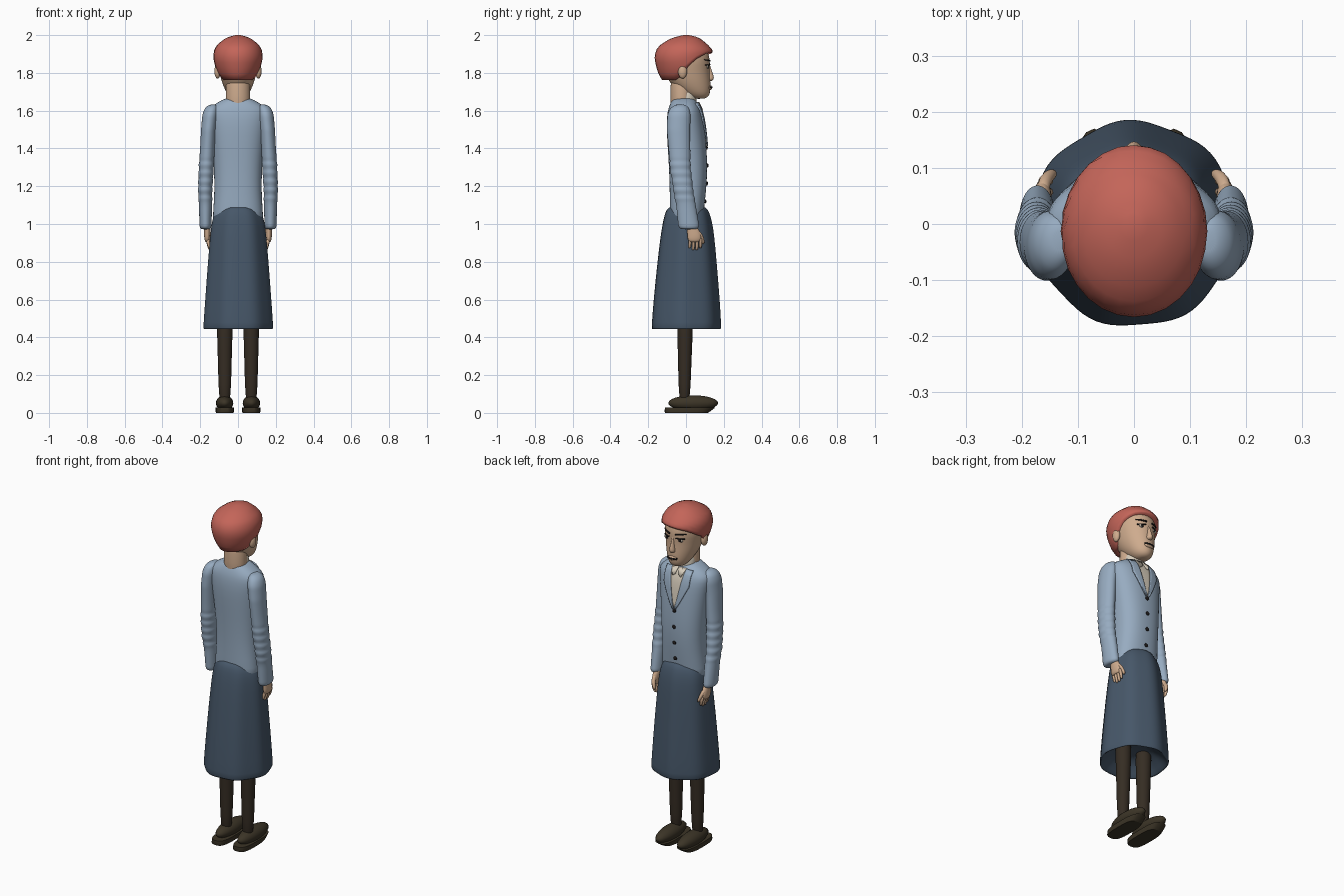
import bpy, bmesh
from math import sin, cos, pi, copysign
from mathutils import Vector
from mathutils.bvhtree import BVHTree

if "Cube" in bpy.data.objects:
    bpy.data.objects.remove(bpy.data.objects["Cube"])


def material(name, r, g, b):
    m = bpy.data.materials.new(name)
    m.use_nodes = True
    m.diffuse_color = (r, g, b, 1)
    bsdf = m.node_tree.nodes["Principled BSDF"]
    bsdf.inputs["Base Color"].default_value = (r, g, b, 1)
    bsdf.inputs["Roughness"].default_value = 0.8
    return m


HAIR = material("red hair", .55, .13, .10)
SKIN = material("skin", .62, .41, .27)
JACKET = material("pale blue wool", .31, .41, .53)
SKIRT = material("slate cloth", .062, .095, .14)
SHIRT = material("cream shirt", .68, .61, .50)
STOCKING = material("dark stocking", .036, .026, .017)
SHOE = material("brown leather", .045, .035, .02)
BLACK = material("black", .012, .01, .01)


def finish(name, bm, mat, subsurf=0):
    bmesh.ops.recalc_face_normals(bm, faces=bm.faces)
    for f in bm.faces:
        f.smooth = True
    mesh = bpy.data.meshes.new(name)
    bm.to_mesh(mesh)
    bm.free()
    mesh.materials.append(mat)
    ob = bpy.data.objects.new(name, mesh)
    bpy.context.collection.objects.link(ob)
    if subsurf:
        mod = ob.modifiers.new("smooth", "SUBSURF")
        mod.levels = mod.render_levels = subsurf
    return ob


def skin_rings(bm, rings):
    rows = [[bm.verts.new(p) for p in ring] for ring in rings]
    n = len(rows[0])
    for a, b in zip(rows, rows[1:]):
        for i in range(n):
            bm.faces.new((a[i], a[(i + 1) % n], b[(i + 1) % n], b[i]))
    # close both ends with fans
    for row in (rows[0], rows[-1]):
        mid = bm.verts.new(sum((v.co for v in row), Vector()) / n)
        for i in range(n):
            bm.faces.new((row[i], row[(i + 1) % n], mid))


def oval(z, rx, back, front, x=0, n=24, power=1, wave=0):
    pts = []
    for i in range(n):
        t = 2 * pi * i / n
        c, s = (copysign(abs(v) ** power, v) for v in (cos(t), sin(t)))
        k = 1 + wave * cos(7 * t + 1)
        pts.append((x + k * rx * c, (front + back) / 2 + k * s * (front - back) / 2, z))
    return pts


def loft(name, mat, rings, subsurf=1, **kw):
    """Rings are (z, half width, back y, front y, optional x)."""
    bm = bmesh.new()
    skin_rings(bm, [oval(*r, **kw) for r in rings])
    return finish(name, bm, mat, subsurf)


def ball(name, mat, loc, size):
    bm = bmesh.new()
    bmesh.ops.create_uvsphere(bm, u_segments=20, v_segments=12, radius=1)
    for v in bm.verts:
        v.co = Vector(loc) + v.co * Vector(size)
    return finish(name, bm, mat)


def surface_of(ob):
    bpy.context.view_layer.update()
    tree = BVHTree.FromObject(ob, bpy.context.evaluated_depsgraph_get())
    return lambda x, z: tree.ray_cast(Vector((x, 1, z)), Vector((0, -1, 0)))[0].y


def patch(name, mat, surface, rows, lift=.004, cols=5):
    """Thin plate lying on a surface; rows are (z left, x left, z right, x right)."""
    bm = bmesh.new()
    grid = []
    for z0, x0, z1, x1 in rows:
        line = []
        for c in range(cols + 1):
            t = c / cols
            x, z = x0 + (x1 - x0) * t, z0 + (z1 - z0) * t
            line.append(bm.verts.new((x, surface(x, z) + lift, z)))
        grid.append(line)
    for a, b in zip(grid, grid[1:]):
        for i in range(cols):
            bm.faces.new((a[i], a[i + 1], b[i + 1], b[i]))
    ob = finish(name, bm, mat)
    mod = ob.modifiers.new("thickness", "SOLIDIFY")
    mod.thickness, mod.offset = .008, 0
    return ob


def lerp(table, v):
    for a, b in zip(table, table[1:]):
        if v <= b[0]:
            t = (v - a[0]) / (b[0] - a[0])
            return [p + (q - p) * t for p, q in zip(a, b)]
    return table[-1]


# Skirt with a gently fluted hem
loft("skirt", SKIRT, [
    (.52, .10, -.10, .10), (.455, .165, -.165, .165), (.437, .183, -.183, .183),
    (.455, .185, -.185, .185), (.62, .173, -.172, .175), (.80, .16, -.153, .16),
    (.95, .147, -.135, .147), (1.02, .138, -.122, .135), (1.065, .122, -.11, .12),
    (1.09, .095, -.095, .105), (1.095, .05, -.06, .07)], n=42, wave=.022)

# Jacket body
torso = loft("jacket_body", JACKET, [
    (.99, .138, -.085, .09), (1.06, .132, -.086, .093), (1.18, .124, -.086, .108),
    (1.30, .128, -.09, .114), (1.42, .138, -.098, .108), (1.52, .15, -.104, .098),
    (1.58, .16, -.10, .088), (1.615, .155, -.093, .075), (1.645, .105, -.08, .058),
    (1.668, .066, -.068, .045)], n=32, power=.85)
chest = surface_of(torso)

# Shirt front, lapels and buttons
v_rows = [(1.42 + .225 * i / 8, .004 + .044 * (i / 8) ** .8) for i in range(9)]
patch("shirt_front", SHIRT, chest, [(z, -w, z, w) for z, w in v_rows], lift=.001)
for side, word in ((1, "left"), (-1, "right")):
    flap = []
    for i, (z, w) in enumerate(v_rows):
        width = .005 + .042 * min(i / 5, 1) - .012 * max(0, i - 5) / 3
        flap.append((z, side * (w - .002), z - .006, side * (w + width)))
    patch(word + "_lapel", JACKET, chest, flap, lift=.006)
    patch(word + "_shirt_collar", SHIRT, chest,
          [(1.61, side * .012, 1.60, side * .026), (1.645, side * .002, 1.64, side * .045)], lift=.008)
for i in range(4):
    z = 1.12 + i * .095
    ball(f"button_{i + 1}", BLACK, (0, chest(0, z) + .002, z), (.011, .006, .011))

# Neck and shirt collar
loft("neck", SKIN, [(1.60, .07, -.085, .035), (1.67, .064, -.08, .035), (1.80, .066, -.085, .04)])
loft("shirt_collar", SHIRT, [(1.62, .062, -.05, .058), (1.66, .062, -.05, .058),
                             (1.70, .056, -.045, .05), (1.705, .05, -.04, .045)])

# Head
head = loft("head", SKIN, [
    (1.663, .026, .035, .10), (1.677, .048, .005, .122), (1.70, .064, -.03, .129),
    (1.73, .078, -.07, .131), (1.77, .092, -.10, .129), (1.82, .102, -.125, .125),
    (1.86, .112, -.14, .130), (1.92, .108, -.13, .118), (1.96, .07, -.08, .075)])
face = surface_of(head)
loft("nose", SKIN, [(1.757, .014, .10, .140), (1.768, .020, .10, .150), (1.785, .014, .10, .147),
                    (1.82, .009, .10, .134), (1.85, .008, .10, .126)], n=12)
ball("lips", SKIN, (0, .124, 1.722), (.030, .014, .014))
patch("mouth", BLACK, face, [(1.728, -.032, 1.728, .032), (1.720, -.030, 1.720, .030)], lift=.008)
for side, word in ((1, "left"), (-1, "right")):
    x = side * .042
    y = face(x, 1.833)
    ball(word + "_eye", SHIRT, (x, y, 1.833), (.019, .005, .010))
    ball(word + "_iris", BLACK, (x, y + .004, 1.833), (.008, .003, .009))
    patch(word + "_eyelid", BLACK, face, [(1.846, side * .022, 1.843, side * .064),
                                          (1.842, side * .022, 1.838, side * .064)], lift=.003)
    patch(word + "_eyebrow", BLACK, face, [(1.868, side * .018, 1.872, side * .070),
                                           (1.860, side * .018, 1.868, side * .070)], lift=.002)
    ball(word + "_ear", SKIN, (side * .108, -.018, 1.808), (.017, .024, .038))

# Hair cap: each strand line runs from the crown to the hairline
shape = [(1.76, .084, -.126, .12), (1.80, .108, -.148, .128), (1.84, .123, -.16, .134),
         (1.88, .131, -.166, .139), (1.92, .127, -.16, .141), (1.95, .11, -.135, .115),
         (1.98, .072, -.085, .078), (1.993, .042, -.048, .05), (2.0, .012, -.012, .014)]
hairline = [(-1, 1.762), (-.35, 1.764), (-.1, 1.79), (.12, 1.83), (.5, 1.872), (.8, 1.898), (1, 1.908)]
N, LEVELS = 28, 12
rings = []
for j in range(LEVELS + 2):
    ring = []
    for i in range(N):
        t = 2 * pi * i / N
        low = lerp(hairline, sin(t))[1] + .008 * cos(t) * (sin(t) > .3)
        z = 2 - (2 - low) * min(j / LEVELS, 1) ** 1.7
        _, rx, back, front = lerp(shape, z)
        k = .8 if j > LEVELS else 1
        ring.append((k * rx * cos(t), (front + back) / 2 + k * sin(t) * (front - back) / 2, z))
    rings.append(ring)
bm = bmesh.new()
skin_rings(bm, rings)
finish("hair", bm, HAIR)

# Sleeves, hands, legs and shoes
sleeve = [(.972, .172, .015, .026, .046), (.985, .172, .015, .032, .056), (1.10, .172, 0, .035, .052),
          (1.18, .174, -.015, .038, .053), (1.30, .168, -.03, .040, .055), (1.40, .162, -.035, .039, .058),
          (1.50, .156, -.04, .040, .062), (1.58, .147, -.037, .042, .062), (1.615, .14, -.033, .036, .05),
          (1.632, .132, -.03, .02, .028)]
for side, word in ((1, "left"), (-1, "right")):
    folds = []
    for i in range(45):
        z = .972 + .66 * i / 44
        _, x, y, rx, ry = lerp(sleeve, z)
        crease = .003 * (i % 3 - 1) * (1.12 < z < 1.34)
        folds.append((z, rx + crease, y - ry - crease, y + ry + crease, side * x))
    loft(word + "_sleeve", JACKET, folds)
    hx = side * .163
    loft(word + "_palm", SKIN, [(.905, .012, .012, .076, hx), (.93, .017, .006, .084, hx),
                                (.96, .017, .006, .076, hx), (1.0, .018, .0, .05, hx)], n=16)
    for i in range(4):
        y, tip = .012 + i * .019, .872 - .010 * (i in (1, 2))
        loft(f"{word}_finger_{i + 1}", SKIN, [
            (tip, .006, y, y + .012, hx - side * .014), (tip + .012, .009, y, y + .017, hx - side * .010),
            (.925, .011, y, y + .018, hx)], n=10)
    loft(word + "_thumb", SKIN, [
        (.895, .006, .082, .096, hx - side * .020), (.908, .010, .079, .100, hx - side * .016),
        (.94, .012, .065, .092, hx - side * .004), (.965, .011, .045, .072, hx)], n=10)
    lx = side * .07
    loft(word + "_leg", STOCKING, [(.05, .032, -.038, .022, lx), (.25, .036, -.042, .028, lx),
                                   (.42, .041, -.046, .036, lx), (.56, .045, -.05, .04, lx)])
    ball(word + "_shoe", SHOE, (side * .071, .038, .052), (.046, .132, .041))
    sole = loft(word + "_sole", SHOE, [(0, .046, -.11, .115, lx), (.006, .048, -.113, .125, lx),
                                       (.028, .048, -.112, .155, lx)], subsurf=0, power=.65)
    bpy.context.view_layer.objects.active = sole
    sole.select_set(True)
    bpy.ops.object.shade_smooth_by_angle()
    sole.select_set(False)
